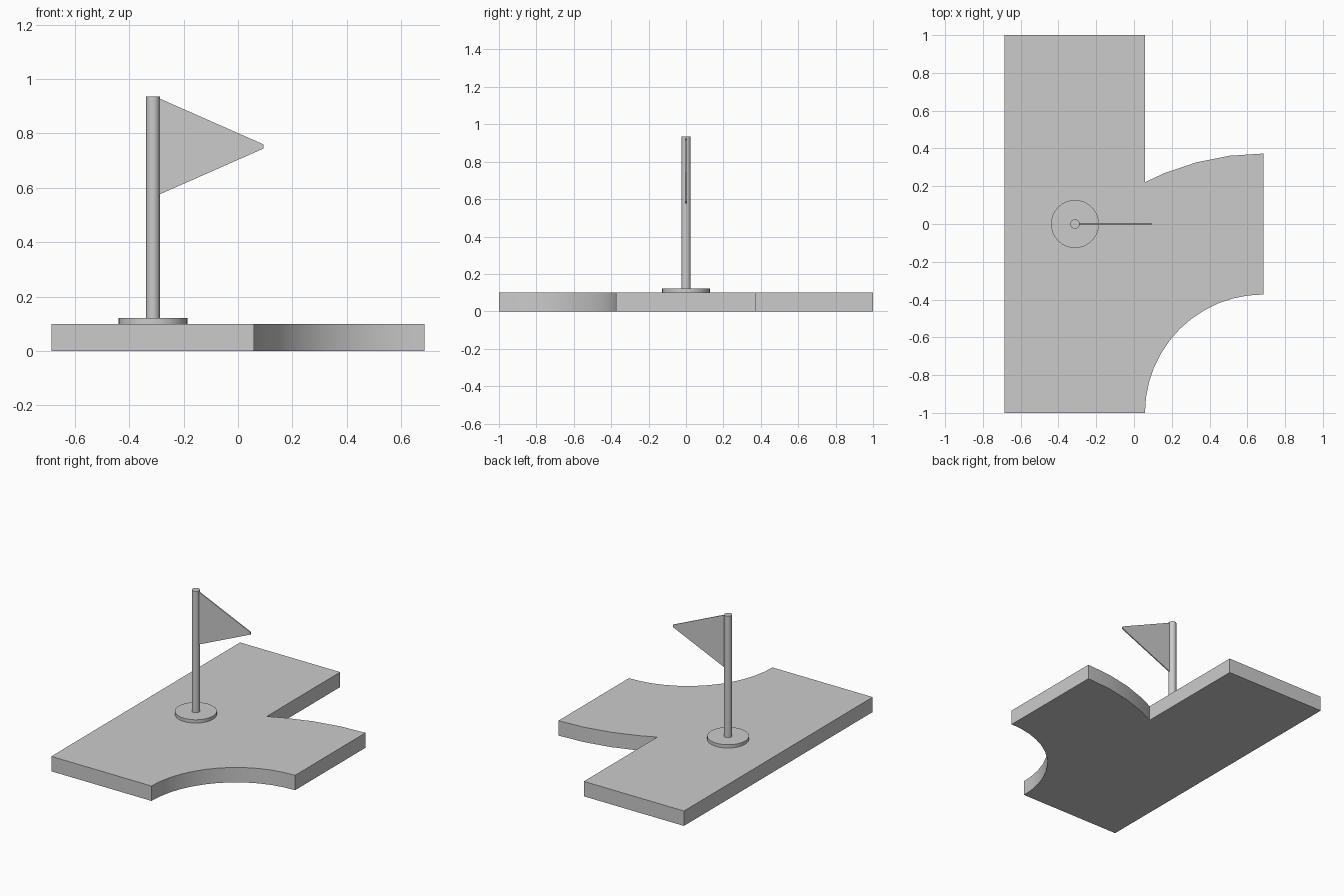
import bpy, bmesh, math
from mathutils import Vector

if "Cube" in bpy.data.objects:
    bpy.data.objects.remove(bpy.data.objects["Cube"])

W, CX = 0.685, -0.3125      # half width of the plate, flagpole x
INNER, OUTER = 0.627, 1.373  # radii of the curved branch


def prism(name, points, direction):
    """Extrude a closed outline along a direction."""
    bm = bmesh.new()
    face = bm.faces.new([bm.verts.new(p) for p in points])
    ext = bmesh.ops.extrude_face_region(bm, geom=[face], use_keep_orig=True)
    verts = [g for g in ext["geom"] if isinstance(g, bmesh.types.BMVert)]
    bmesh.ops.translate(bm, verts=verts, vec=Vector(direction))
    bmesh.ops.recalc_face_normals(bm, faces=bm.faces)
    mesh = bpy.data.meshes.new(name)
    bm.to_mesh(mesh)
    bm.free()
    obj = bpy.data.objects.new(name, mesh)
    bpy.context.collection.objects.link(obj)
    return obj


def smooth(obj):
    bpy.ops.object.select_all(action='DESELECT')
    obj.select_set(True)
    bpy.context.view_layer.objects.active = obj
    bpy.ops.object.shade_smooth_by_angle(angle=math.radians(30))


def cylinder(name, radius, z0, z1, sides):
    bpy.ops.mesh.primitive_cylinder_add(vertices=sides, radius=radius, depth=z1 - z0,
                                        location=(CX, 0, (z0 + z1) / 2))
    obj = bpy.context.object
    obj.name = name
    smooth(obj)


def arc(radius, degrees):
    return [(W - radius * math.sin(math.radians(a)),
             -1 + radius * math.cos(math.radians(a)), 0) for a in degrees]


# Junction plate: straight strip with a branch curving off to the right
edge = W - INNER
meet = math.degrees(math.asin(INNER / OUTER))
outline = [(-W, 1, 0), (-W, -1, 0)]
outline += arc(INNER, [90 - 7.5 * i for i in range(13)])
outline += arc(OUTER, [0, 7.5, 15, 22.5, meet])
outline += [(edge, 1, 0)]
smooth(prism("junction_plate", outline, (0, 0, 0.1)))

# Round foot and pole
cylinder("pole_foot", 0.127, 0.1, 0.122, 32)
cylinder("flag_pole", 0.025, 0.12, 0.936, 24)

# Pennant with a blunt tip
t = 0.008
prism("pennant", [(CX + 0.02, -t / 2, 0.93), (CX + 0.02, -t / 2, 0.574),
                  (0.093, -t / 2, 0.744), (0.093, -t / 2, 0.76)], (0, t, 0))
